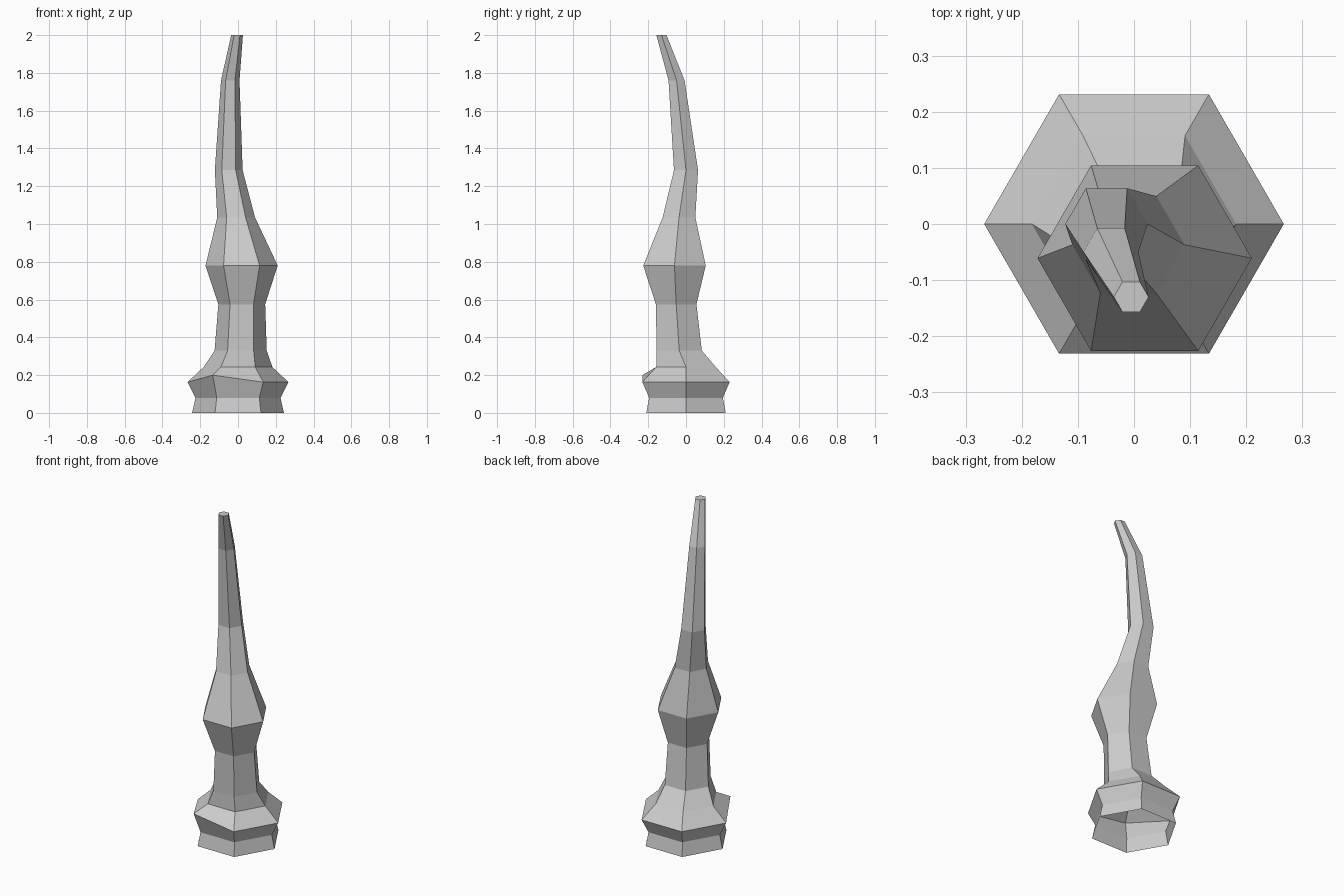
import bpy, bmesh, math

default = bpy.data.objects.get("Cube")
if default:
    bpy.data.objects.remove(default, do_unlink=True)

# Single plain grey material
grey = bpy.data.materials.new("light_grey")
grey.use_nodes = True
colour = (0.6, 0.6, 0.6, 1.0)
grey.diffuse_color = colour
grey.node_tree.nodes["Principled BSDF"].inputs["Base Color"].default_value = colour

SIDES = 6
# Profile along the crooked spike: centre x, centre y, height, radius
RINGS = [
    (0.0, 0.0, 0.0, 0.243),
    (0.0, 0.0, 0.08, 0.225),
    (0.0, 0.0, 0.163, 0.267),
    (0.0, 0.0, 0.243, 0.182),
    (0.014, -0.036, 0.33, 0.138),
    (0.02, -0.052, 0.575, 0.124),
    (0.019, -0.061, 0.78, 0.191),
    (-0.01, -0.037, 1.035, 0.1),
    (-0.049, 0.0, 1.285, 0.0735),
    (-0.041, -0.05, 1.76, 0.049),
    (-0.005, -0.13, 2.0, 0.031),
]


def hex_ring(bm, cx, cy, z, r):
    step = math.tau / SIDES
    return [bm.verts.new((cx + r * math.cos(i * step), cy + r * math.sin(i * step), z))
            for i in range(SIDES)]


# Loft the hexagonal rings, leaving the base open
bm = bmesh.new()
rings = [hex_ring(bm, *ring) for ring in RINGS]
for low, high in zip(rings, rings[1:]):
    for i in range(SIDES):
        j = (i + 1) % SIDES
        bm.faces.new((low[i], low[j], high[j], high[i]))
bm.faces.new(rings[-1])

# Chipped front corner of the collar sits a little higher
rings[2][4].co.z += 0.037

mesh = bpy.data.meshes.new("crooked_spike")
bm.to_mesh(mesh)
bm.free()
mesh.materials.append(grey)
spike = bpy.data.objects.new("crooked_spike", mesh)
bpy.context.collection.objects.link(spike)
